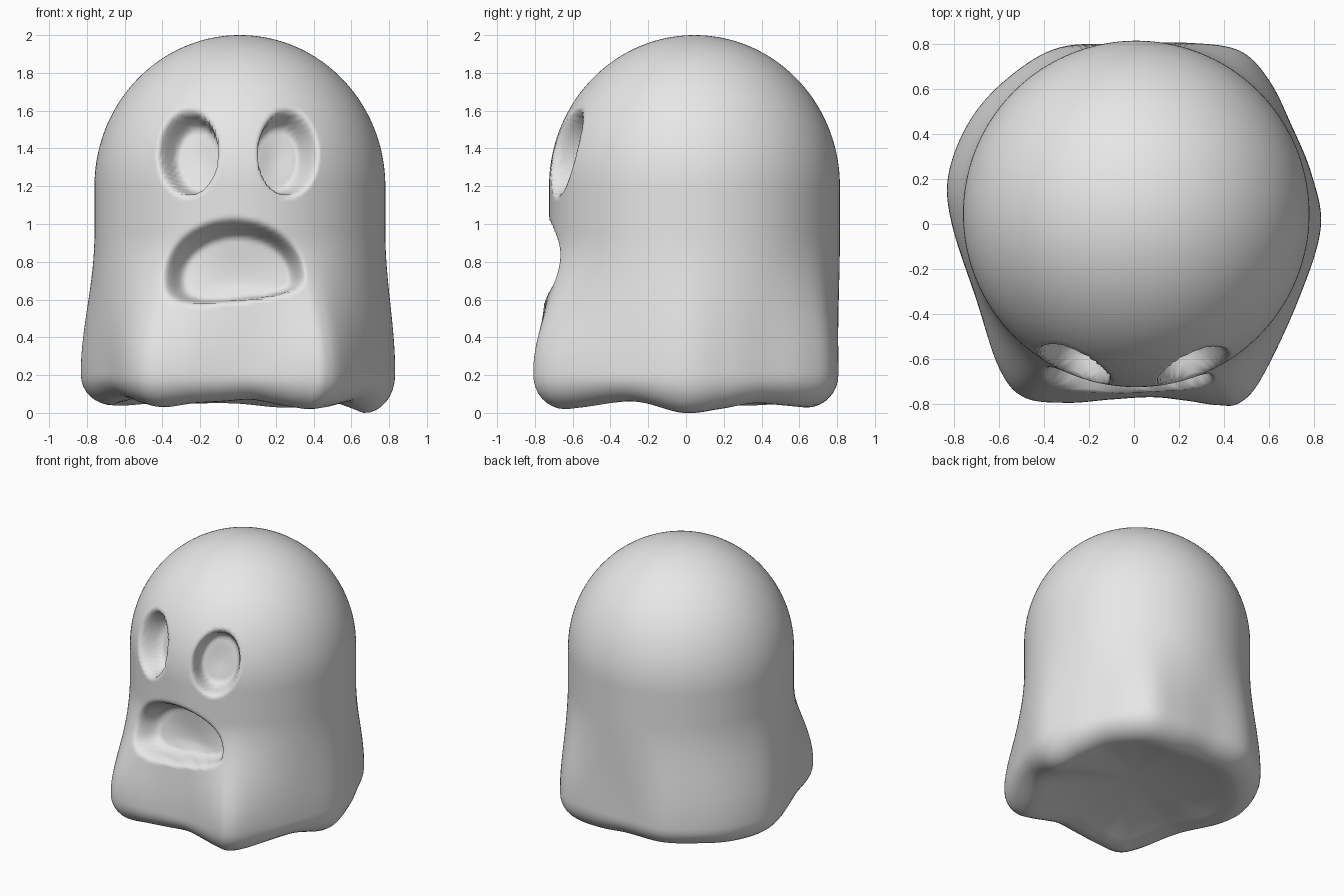
import bpy, bmesh, math
from mathutils import Vector

cube = bpy.data.objects.get("Cube")
if cube:
    bpy.data.objects.remove(cube, do_unlink=True)

# One plain grey for the whole figure
grey = bpy.data.materials.new("plain_grey")
grey.use_nodes = True
grey.diffuse_color = (0.8, 0.8, 0.8, 1)
grey.node_tree.nodes["Principled BSDF"].inputs["Base Color"].default_value = (0.8, 0.8, 0.8, 1)

# Flared sheet hem, counter-clockwise: x, y, lowest z
HEM = [Vector(p) for p in (
    (0.83, -0.02, 0.0), (0.79, 0.22, 0.02), (0.70, 0.44, 0.05), (0.60, 0.64, 0.04),
    (0.47, 0.77, 0.03), (0.25, 0.805, 0.03), (-0.02, 0.80, 0.05), (-0.33, 0.785, 0.05),
    (-0.56, 0.65, 0.05), (-0.73, 0.46, 0.04), (-0.825, 0.22, 0.04), (-0.81, 0.0, 0.05),
    (-0.70, -0.34, 0.08), (-0.60, -0.64, 0.05), (-0.49, -0.77, 0.03), (-0.30, -0.795, 0.05),
    (-0.10, -0.78, 0.06), (0.08, -0.77, 0.07), (0.23, -0.785, 0.05), (0.37, -0.805, 0.03),
    (0.47, -0.795, 0.02), (0.57, -0.68, 0.03), (0.73, -0.34, 0.06))]
STEPS = 9                       # columns per hem span
RADIUS, CENTRE = 0.77, Vector((0.01, 0.045))
SHOULDER, LIP = 1.2, 0.2        # dome start height, widest hem height


def smooth(t):
    t = min(max(t, 0.0), 1.0)
    return t * t * (3 - 2 * t)


def closed_curve(points, steps):
    """Catmull-Rom curve through a closed loop of points."""
    out, n = [], len(points)
    for i in range(n):
        a, b, c, d = (points[(i + k) % n] for k in (-1, 0, 1, 2))
        for s in range(steps):
            t = s / steps
            out.append(0.5 * (2 * b + (c - a) * t + (2 * a - 5 * b + 4 * c - d) * t ** 2
                              + (3 * b - a - 3 * c + d) * t ** 3))
    return out


hem = closed_curve(HEM, STEPS)


def on_circle(p, r):
    """Point of the round upper body above hem point p."""
    a = math.atan2(p.y - CENTRE.y, p.x - CENTRE.x)
    return CENTRE.x + r * math.cos(a), CENTRE.y + r * math.sin(a)


def eye_distance(side):
    return lambda x, z: math.hypot((x - side * 0.265) / 0.148, (z - 1.375) / 0.21)


def mouth_distance(x, z):
    dx, dz = (x + 0.02) / 0.35, z - 0.72
    if dz > 0:
        return math.hypot(dx, dz / 0.285)
    return (abs(dx) ** 3 + abs(dz / (0.12 - 0.1 * x)) ** 3) ** (1 / 3)


# Sunken features: distance rule, push direction, depth
DENTS = [(eye_distance(s), Vector((-s * 0.38, 0.9, -0.22)), 0.2) for s in (-1, 1)]
DENTS.append((mouth_distance, Vector((0.08, 1, -0.1)), 0.2))


def dent(co):
    """Press the eyes and mouth into the front of the body."""
    if co.y > -0.2:
        return co
    moved = co.copy()
    for distance, direction, depth in DENTS:
        e = distance(co.x, co.z)
        moved += direction * depth * (0.85 * smooth((1.1 - e) / 0.33) + 0.15 * smooth(1 - e))
    return moved


rings = []
# Hollowed underside
for i in range(1, 9):
    s = i / 8
    rings.append([Vector((p.x * 0.8 * s, p.y * 0.8 * s, p.z * s * s + 0.14 * (1 - s * s)))
                  for p in hem])
# Rounded hem edge
for i in range(1, 9):
    a = math.radians(90 * i / 8)
    k = 0.8 + 0.2 * math.sin(a)
    rings.append([Vector((p.x * k, p.y * k, LIP - (LIP - p.z) * math.cos(a))) for p in hem])
# Sheet narrowing from the hem to the round body
for i in range(1, 51):
    z = LIP + (SHOULDER - LIP) * i / 50
    w = smooth((0.95 - z) / 0.73)
    ring = []
    for p in hem:
        x, y = on_circle(p, RADIUS)
        ring.append(dent(Vector((x + (p.x - x) * w, y + (p.y - y) * w, z))))
    rings.append(ring)
# Domed head
for i in range(1, 48):
    a = math.radians(90 * i / 48)
    z = SHOULDER + (2 - SHOULDER) * math.sin(a)
    rings.append([dent(Vector((*on_circle(p, RADIUS * math.cos(a)), z))) for p in hem])

# Skin the rings and close both ends
bm = bmesh.new()
rows = []
for ring in rings:
    rows.append([bm.verts.new((c.x, c.y, max(c.z, 0))) for c in ring])
bottom = bm.verts.new((0, 0, 0.14))
top = bm.verts.new((CENTRE.x, CENTRE.y, 2))
n = len(hem)
for c in range(n):
    d = (c + 1) % n
    bm.faces.new((bottom, rows[0][d], rows[0][c]))
    bm.faces.new((top, rows[-1][c], rows[-1][d]))
    for lo, hi in zip(rows, rows[1:]):
        bm.faces.new((lo[c], lo[d], hi[d], hi[c]))
bmesh.ops.recalc_face_normals(bm, faces=bm.faces)
mesh = bpy.data.meshes.new("ghost_body")
bm.to_mesh(mesh)
bm.free()
mesh.materials.append(grey)
mesh.shade_smooth()
body = bpy.data.objects.new("ghost_body", mesh)
bpy.context.collection.objects.link(body)
